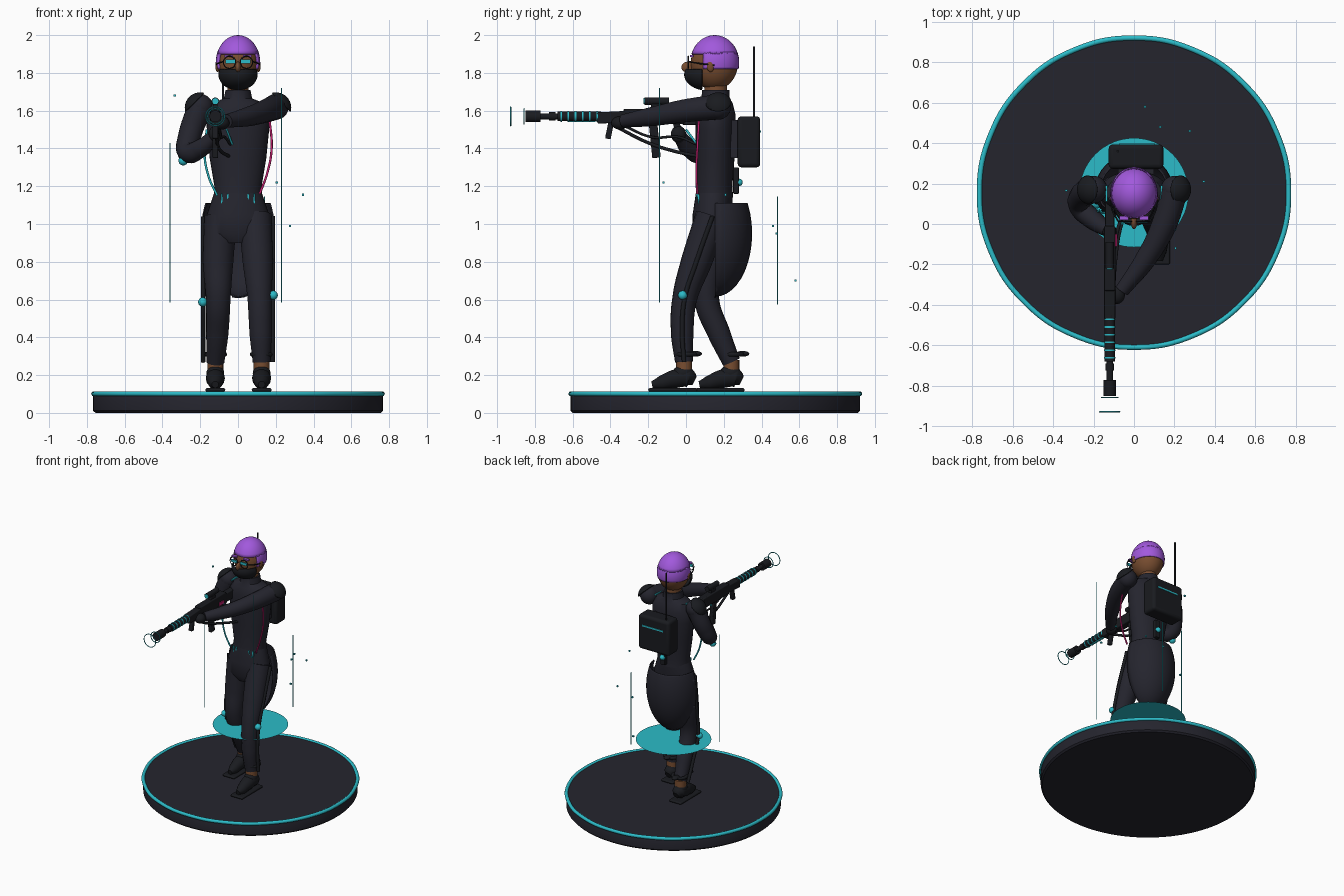
import bpy, bmesh, math
from mathutils import Vector, Matrix

if "Cube" in bpy.data.objects:
    bpy.data.objects.remove(bpy.data.objects["Cube"], do_unlink=True)


def material(name, rgb):
    m = bpy.data.materials.new(name)
    m.use_nodes = True
    m.diffuse_color = (*rgb, 1)
    m.node_tree.nodes["Principled BSDF"].inputs["Base Color"].default_value = (*rgb, 1)
    return m


NAVY = material("dark navy", (0.018, 0.018, 0.027))
BLACK = material("gunmetal black", (0.010, 0.011, 0.014))
CYAN = material("glowing cyan", (0.025, 0.50, 0.58))
PURPLE = material("purple hair", (0.36, 0.10, 0.72))
SKIN = material("brown skin", (0.19, 0.075, 0.03))
PINK = material("magenta", (0.58, 0.015, 0.17))
parts = []


def finish(name, bm, mat):
    bmesh.ops.recalc_face_normals(bm, faces=bm.faces)
    mesh = bpy.data.meshes.new(name)
    bm.to_mesh(mesh)
    bm.free()
    mesh.materials.append(mat)
    ob = bpy.data.objects.new(name, mesh)
    bpy.context.collection.objects.link(ob)
    parts.append(ob)
    return ob


def ball(name, c, r, mat, keep=()):
    """Ellipsoid; each (normal, offset) in keep trims it to an open shell."""
    r = Vector((r, r, r)) if isinstance(r, float) else Vector(r)
    bm = bmesh.new()
    bmesh.ops.create_uvsphere(bm, u_segments=32, v_segments=20, radius=1,
                              matrix=Matrix.Translation(c) @ Matrix.Diagonal((*r, 1)))
    for n, d in keep:
        n = Vector(n).normalized()
        bmesh.ops.bisect_plane(bm, geom=bm.verts[:] + bm.edges[:] + bm.faces[:],
                               plane_co=n * d, plane_no=n, clear_inner=True)
    ob = finish(name, bm, mat)
    if keep:
        ob.modifiers.new("thickness", "SOLIDIFY").thickness = 0.008
    return ob


def box(name, c, size, mat, bevel=0.0, tilt=0.0):
    bm = bmesh.new()
    bmesh.ops.create_cube(bm, size=1, matrix=Matrix.Translation(c)
                          @ Matrix.Rotation(tilt, 4, "X") @ Matrix.Diagonal((*size, 1)))
    ob = finish(name, bm, mat)
    if bevel:
        mod = ob.modifiers.new("bevel", "BEVEL")
        mod.width, mod.segments = bevel, 3
    return ob


def rod(name, a, b, r, mat, sides=20):
    a, b = Vector(a), Vector(b)
    turn = (b - a).to_track_quat("Z", "Y").to_matrix().to_4x4()
    bm = bmesh.new()
    bmesh.ops.create_cone(bm, cap_ends=True, segments=sides, radius1=r, radius2=r,
                          depth=(b - a).length, matrix=Matrix.Translation((a + b) / 2) @ turn)
    return finish(name, bm, mat)


def tube(name, pts, mat, cyclic=False):
    """Smooth tapered tube through (x, y, z, radius) points."""
    cu = bpy.data.curves.new(name, "CURVE")
    cu.dimensions, cu.bevel_depth, cu.bevel_resolution = "3D", 1, 5
    cu.use_fill_caps = True
    sp = cu.splines.new("BEZIER")
    sp.bezier_points.add(len(pts) - 1)
    sp.use_cyclic_u = cyclic
    for p, (x, y, z, r) in zip(sp.bezier_points, pts):
        p.co, p.radius = (x, y, z), r
        p.handle_left_type = p.handle_right_type = "AUTO"
    tmp = bpy.data.objects.new(name + "_path", cu)
    bpy.context.collection.objects.link(tmp)
    bpy.context.view_layer.update()
    bm = bmesh.new()
    bm.from_mesh(tmp.to_mesh())
    bpy.data.objects.remove(tmp)
    return finish(name, bm, mat)


def ring(name, c, r, thick, mat, flat=False):
    steps = [i * math.tau / 16 for i in range(16)]
    x, y, z = c
    pts = [(x + r * math.cos(a), y + (r * math.sin(a) if flat else 0),
            z + (0 if flat else r * math.sin(a)), thick) for a in steps]
    return tube(name, pts, mat, True)


def loft(name, rings, mat, n=32):
    """Stack of ellipses (z, y centre, x radius, y radius)."""
    bm = bmesh.new()
    rows = [[bm.verts.new((rx * math.cos(i * math.tau / n), cy + ry * math.sin(i * math.tau / n), z))
             for i in range(n)] for z, cy, rx, ry in rings]
    for a, b in zip(rows, rows[1:]):
        for i in range(n):
            bm.faces.new((a[i], a[(i + 1) % n], b[(i + 1) % n], b[i]))
    bm.faces.new(rows[0])
    bm.faces.new(rows[-1])
    return finish(name, bm, mat)


# Round stand, glowing trim and floating disc
MID = 0.155
loft("stand", [(0, MID, .755, .755), (.012, MID, .767, .767), (.09, MID, .767, .767),
               (.105, MID, .76, .76)], NAVY, 96)
ring("stand_trim", (0, MID, .101), .764, .013, CYAN, True)
bm = bmesh.new()
bmesh.ops.create_circle(bm, cap_ends=True, segments=64, radius=.27,
                        matrix=Matrix.Translation((0, MID, .53)))
finish("floating_disc", bm, CYAN)

# Body, collar, hips and coat tail
loft("torso", [(1.14, .15, .128, .10), (1.2, .15, .125, .095), (1.35, .155, .15, .102),
               (1.5, .157, .165, .107), (1.58, .157, .17, .105), (1.64, .157, .135, .09),
               (1.665, .157, .075, .075), (1.71, .157, .066, .072)], NAVY)
loft("hips", [(.9, .13, .09, .07), (.95, .13, .165, .095), (1.05, .14, .165, .105),
              (1.17, .15, .125, .097)], NAVY)
loft("neck", [(1.66, .157, .055, .06), (1.76, .157, .055, .06)], SKIN)
ball("coat_tail", (0, MID, .95), (.197, .195, .335), NAVY, [((0, 1, 0), MID), ((0, 0, -1), -1.11)])

# Head, hair, mask and glasses
ball("head", (0, .15, 1.85), (.11, .125, .14), SKIN)
hair = ((0, .152, 1.855), (.118, .13, .145), PURPLE)
ball("hair_top", *hair, [((0, 0, 1), 1.9)])
ball("hair_back", *hair, [((0, 0, 1), 1.82), ((0, 1, 0), .09), ((0, 0, -1), -1.91)])
ball("face_mask", (0, .12, 1.79), (.108, .13, .085), BLACK, [((0, 0, -1), -1.82), ((0, -1, 0), -.085)])
ball("nose", (0, .015, 1.83), (.016, .04, .03), SKIN)
for s, side in ((1, "left"), (-1, "right")):
    box(side + "_lens", (s * .042, .012, 1.86), (.05, .008, .02), CYAN)
    ring(side + "_lens_rim", (s * .045, .012, 1.856), .032, .003, BLACK)
    box(side + "_eyebrow", (s * .05, .03, 1.89), (.045, .02, .01), PURPLE)
    tube(side + "_glasses_arm", [(s * .077, .012, 1.86, .004), (s * .108, .07, 1.85, .004),
                                 (s * .115, .15, 1.84, .004)], BLACK)
    ball(side + "_ear", (s * .108, .13, 1.835), (.012, .02, .03), SKIN)
    ball(side + "_shoulder_pad", (s * .2, .17, 1.615), .082, BLACK, [((s, 0, 1), (.2 + 1.615 + .06) / math.sqrt(2))])
    box(side + "_shoulder_light", (s * .135, .15, 1.645), (.01, .08, .01), CYAN)
    for x in (.055, .085):
        box(side + "_waist_strap", (s * x, .05 + x * .2, 1.135), (.008, .01, .05), CYAN, tilt=.1)

# Legs with stripe, knee light, cuff and shoe
LEGS = {"left": [(.09, .14, 1.04, .09), (.105, .055, .8, .082), (.115, -.008, .6, .065),
                 (.12, -.02, .42, .06), (.125, -.01, .27, .048)],
        "right": [(-.09, .15, 1.04, .09), (-.105, .13, .8, .082), (-.105, .11, .6, .066),
                  (-.11, .175, .42, .06), (-.12, .24, .27, .048)]}
for side, leg in LEGS.items():
    s = 1 if side == "left" else -1
    x, y = leg[-1][:2]
    tube(side + "_leg", leg, NAVY)
    tube(side + "_leg_stripe", [(s * .185, p[1], p[2], .012) for p in leg], BLACK)
    ball(side + "_knee_light", (s * .187, leg[2][1] - .01, .605 + s * .018), .024, CYAN)
    ring(side + "_cuff", (x, y + .01, .31), .05, .012, BLACK, True)
    ball(side + "_heel_fin", (x, y + .06, .313), (.025, .035, .015), BLACK)
    rod(side + "_ankle", (x, y, .2), (x, y, .28), .042, SKIN)
    tube(side + "_shoe", [(x, y + .055, .17, .025), (x, y + .025, .185, .05), (x, y - .05, .18, .05),
                          (x, y - .12, .16, .038), (x, y - .17, .15, .018)], BLACK)
    ball(side + "_shoe_top", (x, y - .005, .21), (.047, .055, .045), BLACK)
    box(side + "_sole", (x, y - .06, .122), (.105, .26, .018), BLACK, .008)

# Arms and hands
tube("left_arm", [(.2, .17, 1.62, .068), (.15, 0, 1.6, .062), (.06, -.17, 1.57, .052),
                  (-.06, -.33, 1.545, .036)], NAVY)
tube("right_arm", [(-.2, .17, 1.62, .068), (-.255, .14, 1.47, .062), (-.265, .085, 1.38, .055),
                   (-.2, .02, 1.4, .05), (-.13, -.03, 1.46, .036)], NAVY)
ball("left_shoulder", (.2, .17, 1.62), .068, NAVY)
ball("right_shoulder", (-.2, .17, 1.62), .068, NAVY)
ball("left_hand", (-.085, -.35, 1.535), (.04, .045, .035), BLACK)
ball("right_hand", (-.12, -.04, 1.475), (.035, .04, .045), BLACK)
ball("elbow_light", (-.29, .08, 1.335), .025, CYAN)
box("arm_badge", (.213, .08, 1.6), (.012, .055, .035), PINK)

# Backpack with aerial and tail light
box("backpack", (.01, .333, 1.435), (.27, .12, .27), BLACK, .02)
box("backpack_mount", (.01, .265, 1.45), (.18, .06, .2), NAVY)
box("backpack_light", (.015, .394, 1.49), (.18, .006, .012), CYAN)
rod("aerial", (-.08, .36, 1.55), (-.08, .36, 1.94), .006, BLACK)
box("spine_strap", (.01, .265, 1.23), (.04, .03, .14), BLACK, .005)
ball("spine_light", (.01, .28, 1.22), .02, CYAN)

# Rifle, pointing forward
GX, GZ = -.12, 1.57
for name, y0, y1, r, dz, mat in (("muzzle", -.85, -.77, .031, 0, BLACK), ("barrel", -.78, -.45, .016, 0, BLACK),
                                 ("barrel_collar", -.725, -.69, .022, 0, BLACK),
                                 ("barrel_sleeve", -.68, -.45, .025, 0, BLACK),
                                 ("scope", -.22, -.09, .02, .08, BLACK),
                                 ("scope_lens", -.224, -.219, .016, .08, CYAN)):
    rod(name, (GX, y0, GZ + dz), (GX, y1, GZ + dz), r, mat)
for i in range(6):
    y = -.665 + i * .038
    rod("barrel_band", (GX, y, GZ), (GX, y + .008, GZ), .029, CYAN)
for name, y, z, sy, sz, w, tilt in (("handguard", -.39, 1.565, .16, .06, .055, .05),
                                    ("receiver", -.17, 1.57, .32, .08, .055, 0),
                                    ("scope_mount", -.155, 1.62, .06, .04, .025, 0),
                                    ("stock", .05, 1.56, .14, .07, .045, 0),
                                    ("magazine", -.165, 1.44, .045, .18, .03, .1),
                                    ("foregrip", -.405, 1.495, .03, .09, .03, -.2),
                                    ("pistol_grip", -.04, 1.49, .035, .1, .03, .25)):
    box(name, (GX, y, z), (w, sy, sz), BLACK, .006, tilt)
box("under_barrel_light", (GX, -.55, 1.542), (.012, .14, .006), CYAN)
box("rifle_tag", (-.088, -.08, 1.55), (.006, .06, .025), PINK)
ring("near_aim_ring", (GX, -.857, GZ), .04, .003, CYAN)
ring("far_aim_ring", (GX, -.928, GZ), .05, .003, CYAN)

# Cables
tube("rifle_cable", [(-.11, -.36, 1.51, .009), (-.11, -.2, 1.43, .009), (-.09, -.06, 1.385, .009),
                     (-.05, .06, 1.36, .009)], BLACK)
tube("rifle_cable_upper", [(-.1, -.33, 1.52, .007), (-.09, -.18, 1.46, .007), (-.07, -.04, 1.46, .007),
                           (-.04, .06, 1.42, .007)], BLACK)
tube("chest_cable", [(-.06, .0, 1.5, .006), (-.045, .03, 1.46, .006), (-.03, .06, 1.42, .006)], CYAN)
tube("magenta_cable", [(.165, .07, 1.57, .006), (.178, .06, 1.4, .006), (.155, .055, 1.27, .006),
                       (.115, .06, 1.16, .006)], PINK)
tube("cyan_cable", [(-.165, .07, 1.5, .006), (-.178, .06, 1.38, .006), (-.155, .055, 1.25, .006),
                    (-.11, .06, 1.15, .006)], CYAN)

# Floating light beams and sparks
for x, y, low, high in ((-.36, .1, .585, 1.43), (.23, -.14, .585, 1.72), (.14, .485, .575, 1.145)):
    rod("light_beam", (x, y, low), (x, y, high), .0025, CYAN, 8)
for spot in ((.275, .46, .99), (.055, .58, .7), (.13, .48, .95), (.345, .21, 1.155),
             (.205, -.12, 1.22), (-.335, .165, 1.68)):
    box("spark", spot, (.011, .011, .011), CYAN)

# Smooth shading with crisp edges
bpy.ops.object.select_all(action="DESELECT")
for ob in parts:
    ob.select_set(True)
bpy.context.view_layer.objects.active = parts[0]
bpy.ops.object.shade_smooth_by_angle(angle=math.radians(35))
